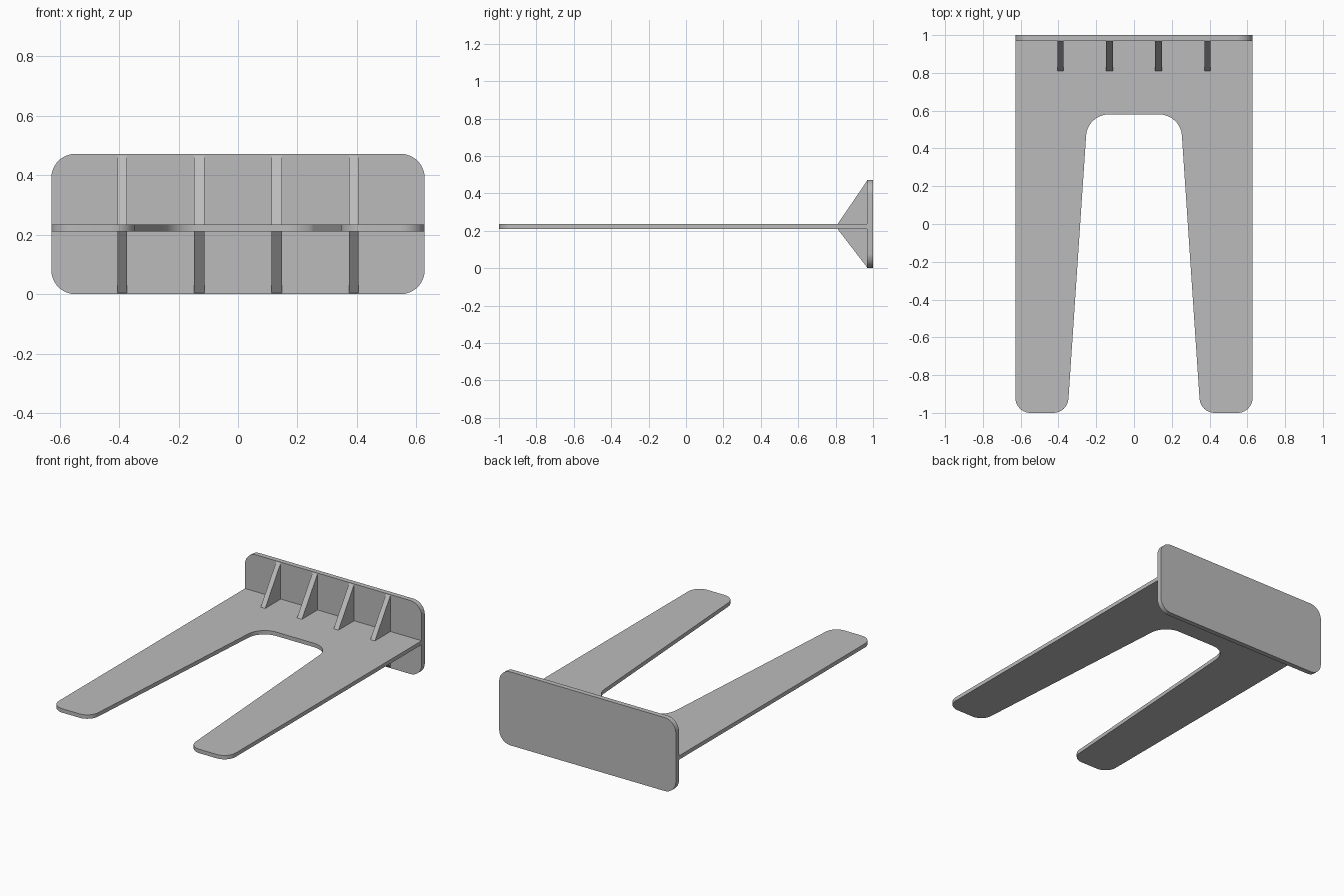
import bpy, bmesh, math
from mathutils import Vector

cube = bpy.data.objects.get("Cube")
if cube:
    bpy.data.objects.remove(cube, do_unlink=True)

grey = bpy.data.materials.new("light grey")
grey.use_nodes = True
GREY = (0.5, 0.5, 0.5, 1)
grey.diffuse_color = GREY
grey.node_tree.nodes["Principled BSDF"].inputs["Base Color"].default_value = GREY


def rounded(corners, steps=10):
    """Outline through (u, v, radius) corners, each filleted with an arc."""
    out = []
    for i, (u, v, r) in enumerate(corners):
        p = Vector((u, v))
        if r == 0:
            out.append(p)
            continue
        a = (Vector(corners[i - 1][:2]) - p).normalized()
        b = (Vector(corners[(i + 1) % len(corners)][:2]) - p).normalized()
        half = a.angle(b) / 2
        centre = p + (a + b).normalized() * (r / math.sin(half))
        start = p + a * (r / math.tan(half)) - centre
        end = p + b * (r / math.tan(half)) - centre
        sweep = start.angle(end)
        for k in range(steps + 1):
            t = k / steps
            out.append(centre + (start * math.sin((1 - t) * sweep)
                                 + end * math.sin(t * sweep)) / math.sin(sweep))
    return out


def extrude(name, outline, place, depth):
    """Solid made by sweeping an outline along the depth vector."""
    bm = bmesh.new()
    face = bm.faces.new([bm.verts.new(place(u, v)) for u, v in outline])
    swept = bmesh.ops.extrude_face_region(bm, geom=[face])["geom"]
    bmesh.ops.translate(bm, vec=depth,
                        verts=[g for g in swept if isinstance(g, bmesh.types.BMVert)])
    bmesh.ops.recalc_face_normals(bm, faces=bm.faces)
    mesh = bpy.data.meshes.new(name)
    bm.to_mesh(mesh)
    bm.free()
    mesh.materials.append(grey)
    obj = bpy.data.objects.new(name, mesh)
    bpy.context.collection.objects.link(obj)
    bpy.ops.object.select_all(action="DESELECT")
    obj.select_set(True)
    bpy.context.view_layer.objects.active = obj
    bpy.ops.object.shade_smooth_by_angle(angle=math.radians(30))
    return obj


W, BOTTOM, TOP, HEIGHT, WALL = 0.628, 0.21, 0.235, 0.472, 0.968

# Two-pronged horizontal plate
half = [(W, WALL, 0), (W, -1, 0.08), (0.352, -1, 0.08), (0.246, 0.58, 0.12)]
mirrored = [(-x, y, r) for x, y, r in reversed(half)]
extrude("fork_plate", rounded(half + mirrored),
        lambda x, y: (x, y, BOTTOM), (0, 0, TOP - BOTTOM))

# Upright back plate with rounded corners
extrude("back_plate",
        rounded([(-W, 0, 0.08), (W, 0, 0.08), (W, HEIGHT, 0.08), (-W, HEIGHT, 0.08)]),
        lambda x, z: (x, WALL, z), (0, 1 - WALL, 0))

# Triangular ribs above and below the fork plate
for i, (x, width) in enumerate([(-0.39, 0.032), (-0.13, 0.035), (0.13, 0.035), (0.39, 0.032)]):
    for side, base, tip in (("upper", TOP, 0.467), ("lower", BOTTOM, 0.004)):
        extrude(f"{side}_rib_{i + 1}",
                [(0.81, base), (WALL, base), (WALL, tip)],
                lambda y, z: (x - width / 2, y, z), (width, 0, 0))
